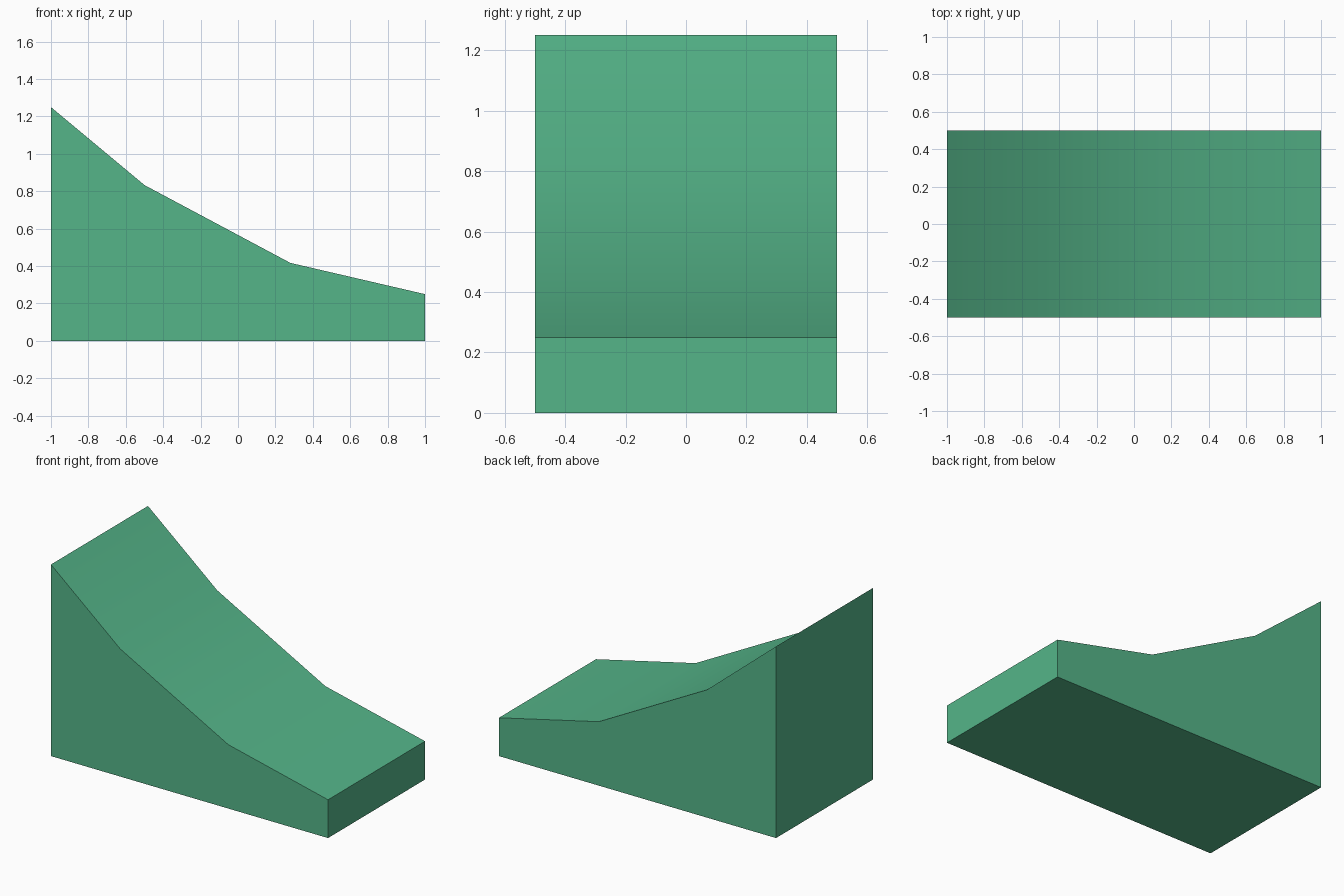
import bpy, bmesh

if "Cube" in bpy.data.objects:
    bpy.data.objects.remove(bpy.data.objects["Cube"])

# Side profile of the ramp (x, z)
profile = [(-1, 0), (1, 0), (1, 0.25), (0.28, 0.417), (-0.5, 0.833), (-1, 1.25)]
depth = 1.0

# Extrude the profile from front to back
bm = bmesh.new()
front = bm.faces.new([bm.verts.new((x, -depth / 2, z)) for x, z in profile])
result = bmesh.ops.extrude_face_region(bm, geom=[front], use_keep_orig=True)
back_verts = [g for g in result["geom"] if isinstance(g, bmesh.types.BMVert)]
bmesh.ops.translate(bm, verts=back_verts, vec=(0, depth, 0))
bmesh.ops.recalc_face_normals(bm, faces=bm.faces)

mesh = bpy.data.meshes.new("curved_ramp")
bm.to_mesh(mesh)
bm.free()
ramp = bpy.data.objects.new("curved_ramp", mesh)
bpy.context.collection.objects.link(ramp)

# Green material
green = bpy.data.materials.new("green")
green.diffuse_color = (0.09, 0.46, 0.25, 1)
green.use_nodes = True
green.node_tree.nodes["Principled BSDF"].inputs["Base Color"].default_value = green.diffuse_color
mesh.materials.append(green)

# Smooth slope, sharp outer edges
bpy.context.view_layer.objects.active = ramp
ramp.select_set(True)
bpy.ops.object.shade_smooth_by_angle()
